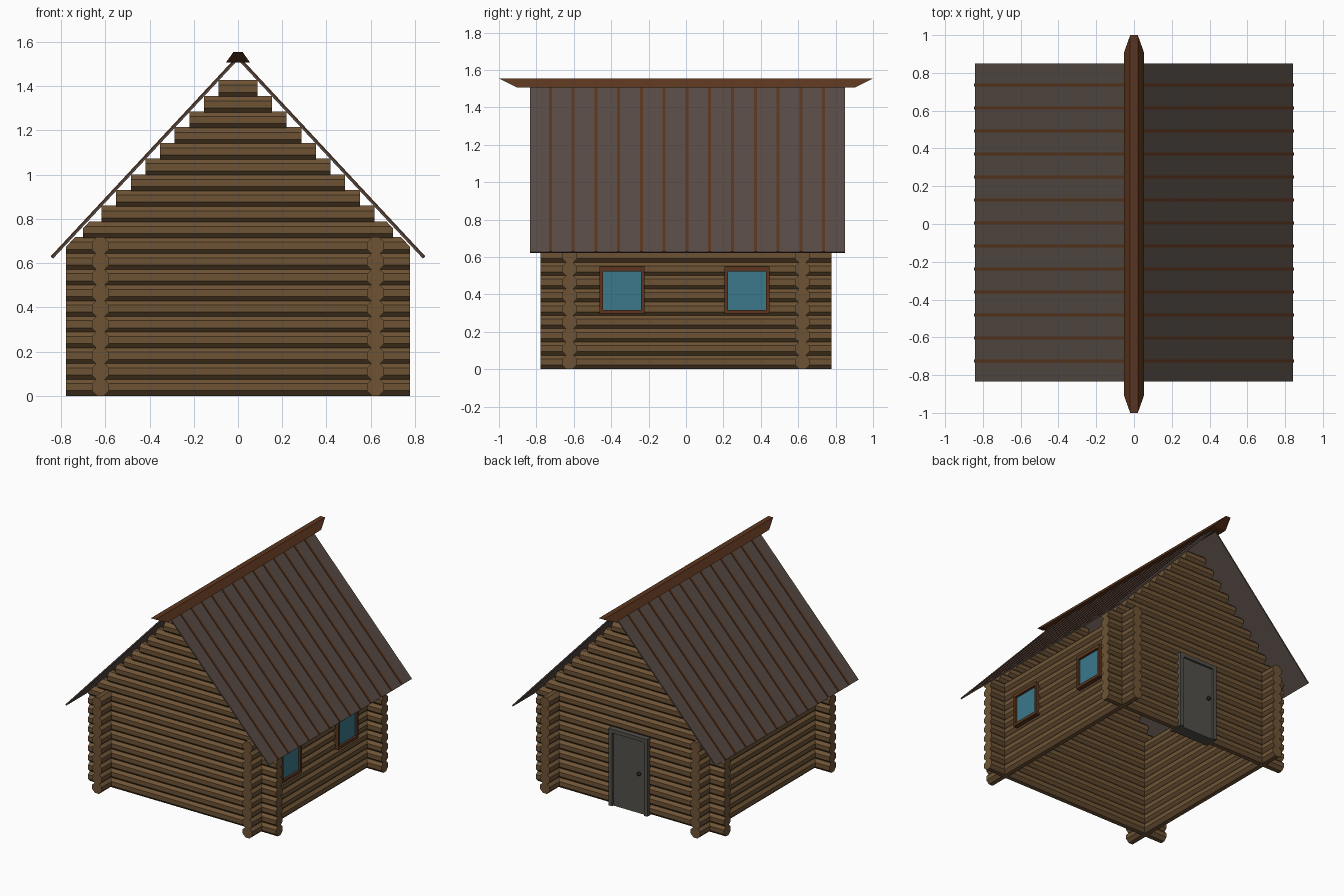
import bpy, bmesh
from math import pi, atan2, hypot
from mathutils import Matrix, Vector

if "Cube" in bpy.data.objects:
    bpy.data.objects.remove(bpy.data.objects["Cube"])

def material(name, rgb):
    m = bpy.data.materials.new(name)
    m.diffuse_color = (*rgb, 1)
    m.use_nodes = True
    m.node_tree.nodes["Principled BSDF"].inputs["Base Color"].default_value = m.diffuse_color
    return m

WOOD = material("log_wood", (0.155, 0.088, 0.036))
TRIM = material("brown_trim", (0.105, 0.036, 0.013))
ROOF = material("roof_boards", (0.095, 0.07, 0.06))
GLASS = material("window_glass", (0.045, 0.19, 0.26))
DOOR = material("door_grey", (0.085, 0.08, 0.07))
KNOB = material("dark_metal", (0.02, 0.018, 0.015))

def finish(bm, name, mat):
    bmesh.ops.recalc_face_normals(bm, faces=bm.faces)
    me = bpy.data.meshes.new(name)
    bm.to_mesh(me)
    bm.free()
    me.materials.append(mat)
    ob = bpy.data.objects.new(name, me)
    bpy.context.collection.objects.link(ob)
    return ob

def add_box(bm, lo, hi, mtx=Matrix()):
    lo, hi = Vector(lo), Vector(hi)
    m = mtx @ Matrix.Translation((lo + hi) / 2) @ Matrix.Diagonal((*(hi - lo), 1))
    bmesh.ops.create_cube(bm, size=1, matrix=m)

def box(name, lo, hi, mat, mtx=Matrix()):
    bm = bmesh.new()
    add_box(bm, lo, hi, mtx)
    return finish(bm, name, mat)

# Logs: octagonal rods stacked in courses
R, STEP, WALL, HALF = 0.039, 0.071, 0.622, 0.777

def add_log(bm, axis, offset, z, half):
    turn = Matrix.Rotation(pi / 2, 4, 'Y' if axis == 'x' else 'X')
    place = Matrix.Translation((0, offset, z) if axis == 'x' else (offset, 0, z))
    m = place @ turn @ Matrix.Rotation(pi / 8, 4, 'Z')
    r = R / 0.9239
    bmesh.ops.create_cone(bm, cap_ends=True, segments=8, radius1=r, radius2=r,
                          depth=2 * half, matrix=m)

def trim_to_roof(bm):
    for s in (-1, 1):
        geom = bm.verts[:] + bm.edges[:] + bm.faces[:]
        cut = bmesh.ops.bisect_plane(bm, geom=geom, plane_co=(s * 0.739, 0, 0.715),
                                     plane_no=(s * 1.08, 0, 1), clear_outer=True)
        edges = [e for e in cut['geom_cut'] if isinstance(e, bmesh.types.BMEdge)]
        bmesh.ops.holes_fill(bm, edges=edges, sides=0)

for side, name in ((-1, "front"), (1, "back")):
    bm = bmesh.new()
    for i in range(9):
        add_log(bm, 'x', side * WALL, R + i * STEP, HALF)
    for i in range(11, 20):
        add_log(bm, 'x', side * WALL, R + i * STEP, 0.0875 + 0.0662 * (19 - i))
    finish(bm, name + "_wall_logs", WOOD)
    # Two courses cut along the roof slope
    bm = bmesh.new()
    for i, half in ((9, HALF), (10, 0.70)):
        add_log(bm, 'x', side * WALL, R + i * STEP, half)
    trim_to_roof(bm)
    finish(bm, name + "_eave_logs", WOOD)

for side, name in ((-1, "left"), (1, "right")):
    bm = bmesh.new()
    for i in range(10):
        add_log(bm, 'y', side * WALL, R + i * STEP, HALF)
    finish(bm, name + "_wall_logs", WOOD)

# Roof slopes, in a frame with local x running down from the ridge
top, eave = Vector((0.015, 0, 1.517)), Vector((0.843, 0, 0.627))
length = (eave - top).length
slope = Matrix.Translation(top) @ Matrix.Rotation(
    atan2(top.z - eave.z, eave.x - top.x), 4, 'Y')
for side, name in ((1, "right"), (-1, "left")):
    m = Matrix.Diagonal((side, 1, 1, 1)) @ slope
    box(name + "_roof", (0, -0.835, -0.01), (length, 0.85, 0), ROOF, m)
    bm = bmesh.new()
    for k in range(13):
        y = -0.725 + k * 0.1217
        add_box(bm, (0, y - 0.008, -0.005), (length, y + 0.008, 0.005), m)
    finish(bm, name + "_roof_battens", TRIM)

# Ridge beam: flared trapezoid
bm = bmesh.new()
for z, w, l in ((1.507, 0.054, 0.905), (1.555, 0.02, 1.0)):
    for sx in (-1, 1):
        for sy in (-1, 1):
            bm.verts.new((sx * w, sy * l, z))
bmesh.ops.convex_hull(bm, input=bm.verts[:])
bmesh.ops.dissolve_limit(bm, angle_limit=0.01, verts=bm.verts[:], edges=bm.edges[:])
finish(bm, "ridge_beam", TRIM)

# Windows on the right wall
for y, name in ((-0.342, "front"), (0.326, "rear")):
    bm = bmesh.new()
    for s in (-1, 1):
        a, b = sorted((y + s * 0.102, y + s * 0.12))
        add_box(bm, (0.60, a, 0.297), (0.685, b, 0.548))
    for a, b in ((0.297, 0.318), (0.522, 0.548)):
        add_box(bm, (0.60, y - 0.102, a), (0.685, y + 0.102, b))
    finish(bm, name + "_window_frame", TRIM)
    box(name + "_window_glass", (0.61, y - 0.102, 0.318), (0.668, y + 0.102, 0.522), GLASS)

# Door on the back wall
bm = bmesh.new()
for s in (-1, 1):
    a, b = sorted((s * 0.132, s * 0.16))
    add_box(bm, (a, 0.575, 0), (b, 0.685, 0.575))
add_box(bm, (-0.132, 0.575, 0.547), (0.132, 0.685, 0.575))
finish(bm, "door_frame", DOOR)
box("door_panel", (-0.132, 0.58, 0), (0.132, 0.67, 0.547), DOOR)
bm = bmesh.new()
bmesh.ops.create_uvsphere(bm, u_segments=10, v_segments=6, radius=0.015,
                          matrix=Matrix.Translation((-0.09, 0.685, 0.30)))
finish(bm, "door_knob", KNOB)
